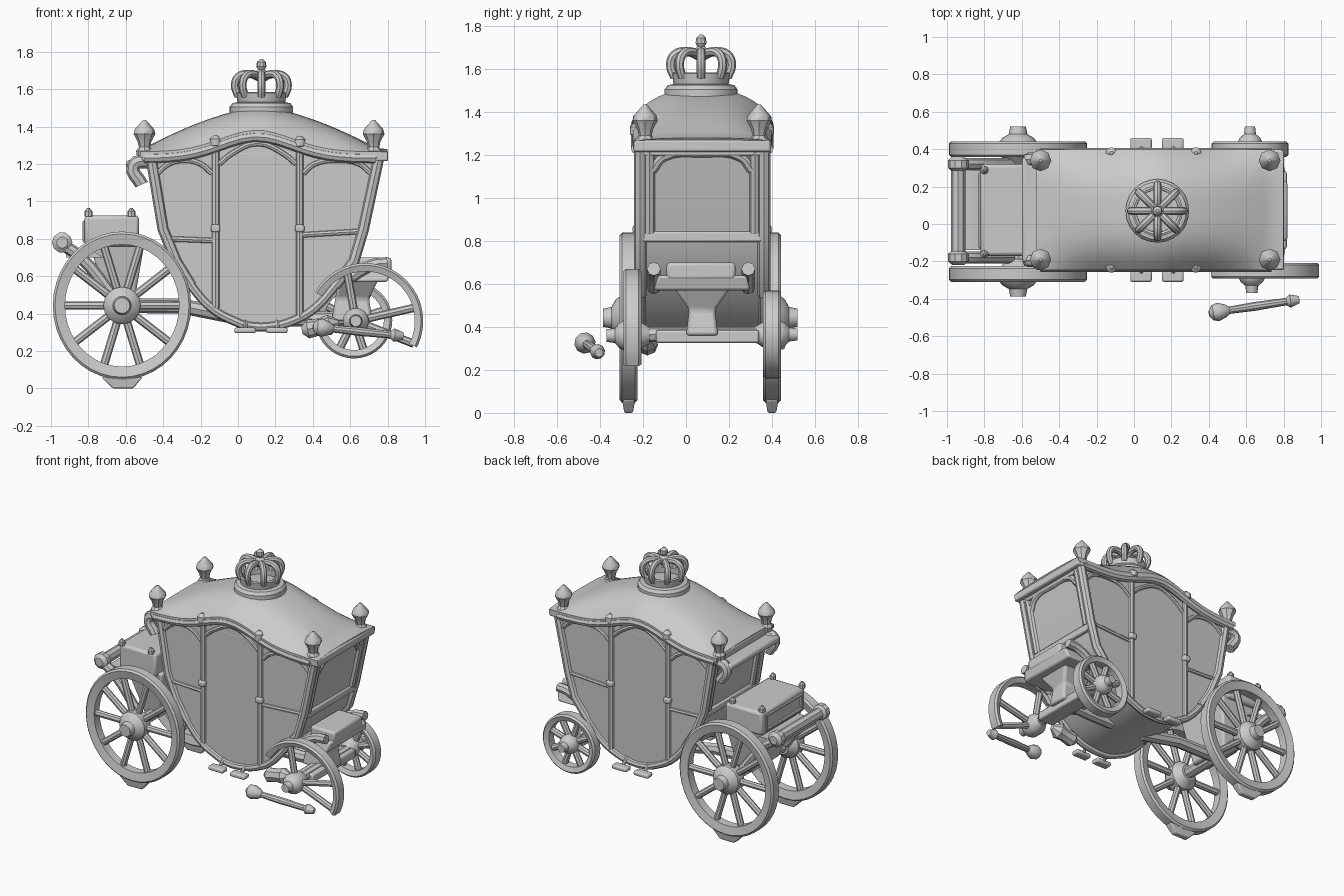
import bpy, bmesh, math
from mathutils import Vector

cube = bpy.data.objects.get("Cube")
if cube:
    bpy.data.objects.remove(cube, do_unlink=True)
grey = bpy.data.materials.new("plain_grey")
grey.use_nodes = True
grey.diffuse_color = (0.6, 0.6, 0.6, 1)
grey.node_tree.nodes["Principled BSDF"].inputs["Base Color"].default_value = (0.6, 0.6, 0.6, 1)
CY = 0.075            # centre plane of the coach
SIDES = (-1, 1)


def finish(name, mesh, bevel=0.0):
    mesh.materials.clear()
    mesh.materials.append(grey)
    mesh.shade_smooth()
    mesh.set_sharp_from_angle(angle=math.radians(35))
    obj = bpy.data.objects.new(name, mesh)
    bpy.context.scene.collection.objects.link(obj)
    if bevel:
        mod = obj.modifiers.new("soft_edges", 'BEVEL')
        mod.width, mod.segments = bevel, 2


def loft(name, rings, wrap=False, bevel=0.0):
    """Skin a list of closed rings; cap the ends unless wrapped."""
    bm = bmesh.new()
    rows = [[bm.verts.new(p) for p in ring] for ring in rings]
    n = len(rows[0])
    for a, b in list(zip(rows, rows[1:])) + ([(rows[-1], rows[0])] if wrap else []):
        for i in range(n):
            j = (i + 1) % n
            bm.faces.new((a[i], a[j], b[j], b[i]))
    if not wrap:
        bm.faces.new(rows[0])
        bm.faces.new(rows[-1])
    bmesh.ops.recalc_face_normals(bm, faces=bm.faces)
    mesh = bpy.data.meshes.new(name)
    bm.to_mesh(mesh)
    bm.free()
    finish(name, mesh, bevel)


def rect(x0, x1, y0, y1, z):
    return [(x0, y0, z), (x1, y0, z), (x1, y1, z), (x0, y1, z)]


def box(name, x, y, z, bevel=0.01):
    loft(name, [rect(*x, *y, z[0]), rect(*x, *y, z[1])], bevel=bevel)


def lathe(name, profile, at, axis=(0, 0, 1), n=16):
    """Turn (radius, height) points around an axis."""
    rot = Vector((0, 0, 1)).rotation_difference(Vector(axis))
    turn = [math.tau * i / n for i in range(n)]
    loft(name, [[Vector(at) + rot @ Vector((r * math.cos(a), r * math.sin(a), h))
                 for a in turn] for r, h in profile])


def tube(name, points, r, smooth=False):
    """Round bar along a path."""
    cu = bpy.data.curves.new(name, 'CURVE')
    cu.dimensions, cu.bevel_depth, cu.bevel_resolution = '3D', r, 2
    cu.use_fill_caps, cu.resolution_u = True, 4
    sp = cu.splines.new('BEZIER' if smooth else 'POLY')
    if smooth:
        sp.bezier_points.add(len(points) - 1)
        for bp, p in zip(sp.bezier_points, points):
            bp.co = p
            bp.handle_left_type = bp.handle_right_type = 'AUTO'
    else:
        sp.points.add(len(points) - 1)
        for sp_point, p in zip(sp.points, points):
            sp_point.co = (*p, 1)
    temp = bpy.data.objects.new(name, cu)
    mesh = bpy.data.meshes.new_from_object(temp)
    bpy.data.objects.remove(temp)
    finish(name, mesh)


# Coach body: stacked sections (height, rear x, front x)
SHAPE = [(0.335, 0.05, 0.2), (0.36, -0.02, 0.29), (0.42, -0.13, 0.40), (0.55, -0.25, 0.52),
         (0.68, -0.33, 0.62), (0.85, -0.40, 0.67), (1.27, -0.47, 0.76)]
loft("coach_body", [rect(a, b, CY - 0.292, CY + 0.292, z) for z, a, b in SHAPE], bevel=0.015)


def ends(z):
    """Rear and front x of the body at a height."""
    for (z0, a0, b0), (z1, a1, b1) in zip(SHAPE, SHAPE[1:]):
        if z <= z1:
            t = (z - z0) / (z1 - z0)
            return a0 + t * (a1 - a0), b0 + t * (b1 - b0)


def eave(x):
    return 1.265 + 0.115 * math.exp(-((x - 0.1) / 0.27) ** 2)


# Domed roof with arched eaves and walls below them
rings = []
for i in range(25):
    x = -0.52 + 1.32 * i / 24
    e = eave(x)
    ridge = max(1.505 - 0.235 * (abs(x - 0.12) / 0.65) ** 1.5, e + 0.015)
    arch = [(k / 8, e + (ridge - e) * (1 - abs(k / 8) ** 3)) for k in range(-8, 9)]
    inner = max(-0.47, min(0.75, x))
    wall = [(inner, CY + s * 0.291, z) for s, z in ((1, e - 0.03), (1, 1.2), (-1, 1.2), (-1, e - 0.03))]
    rings.append([(x, CY + 0.322 * t, z) for t, z in arch]
                 + [(x, CY + 0.322, e - 0.03)] + wall + [(x, CY - 0.322, e - 0.03)])
loft("roof", rings)

for s in SIDES:
    y = CY + s * 0.288
    # Corner posts, sill and arched eave moulding
    for k in (0, 1):
        tube("corner_post", [(ends(z)[k], y, z) for z in (1.26, 1.05, 0.85, 0.68, 0.55)], 0.03)
    sill = [(a, y, z) for z, a, b in reversed(SHAPE[:5])] + [(b, y, z) for z, a, b in SHAPE[:5]]
    tube("sill", sill, 0.024, True)
    tube("eave_moulding", [(x, CY + s * 0.305, eave(x) - 0.035)
                           for x in [-0.5 + 0.065 * i for i in range(20)]], 0.027)
    # Door posts, hinges and waist rails
    for x, low in ((-0.12, 0.43), (0.33, 0.38)):
        tube("door_post", [(x, y, low), (x, y, eave(x) - 0.03)], 0.022)
        box("door_hinge", (x - 0.025, x + 0.025), (y - 0.035, y + 0.035), (0.835, 0.875))
        lathe("eave_boss", [(0.01, -0.03), (0.03, -0.015), (0.03, 0.02), (0.008, 0.04)],
              (x, CY + s * 0.305, eave(x) - 0.01))
    tube("rear_waist_rail", [(ends(0.8)[0], y, 0.8), (-0.12, y, 0.79)], 0.016)
    tube("front_waist_rail", [(0.33, y, 0.82), (ends(0.84)[1], y, 0.84)], 0.016)
    # Window heads
    for x0, x1, z, rise in ((-0.43, -0.14, 1.2, 0.02), (-0.1, 0.31, 1.25, 0.06), (0.35, 0.71, 1.2, 0.02)):
        tube("window_head", [(x0, y, z - 0.05), (x0 + 0.06, y, z), ((x0 + x1) / 2, y, z + rise),
                             (x1 - 0.06, y, z), (x1, y, z - 0.05)], 0.016, True)
    # Folding steps
    for x0 in (-0.02, 0.15):
        box("step", (x0, x0 + 0.115), (CY + s * 0.355 - 0.03, CY + s * 0.355 + 0.03), (0.295, 0.325))
        tube("step_arm", [(x0 + 0.06, CY + s * 0.34, 0.31), (x0 + 0.06, CY + s * 0.27, 0.37)], 0.012)
    # Corner finials
    for x in (-0.5, 0.725):
        lathe("roof_finial", [(0.04, -0.02), (0.045, 0.01), (0.03, 0.03), (0.037, 0.06),
                              (0.058, 0.1), (0.052, 0.125), (0.008, 0.175)], (x, CY + s * 0.265, 1.26), n=8)
    # Hanging rear brackets
    tube("rear_bracket", [(-0.47, CY + s * 0.27, 1.22), (-0.56, CY + s * 0.27, 1.19),
                          (-0.515, CY + s * 0.27, 1.09)], 0.036, True)

# End wall frames
for k, s in ((0, -1), (1, 1)):
    for z in (0.82, 1.22):
        x = ends(z)[k]
        box("end_rail", (x - 0.025, x + 0.02), (CY - 0.3, CY + 0.3), (z - 0.025, z + 0.025))
    for side in SIDES:
        tube("end_window_post", [(ends(z)[k], CY + side * 0.245, z) for z in (0.84, 1.22)], 0.025)
    tube("end_window_head", [(ends(z)[k], CY + d, z) for d, z in
                             ((-0.23, 1.13), (-0.18, 1.19), (0, 1.21), (0.18, 1.19), (0.23, 1.13))], 0.022, True)
    x0, x1 = sorted((ends(1.26)[k] - s * 0.02, ends(1.26)[k] + s * 0.045))
    box("end_cornice", (x0, x1), (CY - 0.32, CY + 0.32), (1.215, 1.27))
box("rear_ledge", (-0.6, -0.46), (CY - 0.28, CY + 0.28), (1.175, 1.22), 0.015)

# Crown on its plinth
crown = (0.125, 0.07, 1.5)
lathe("crown_plinth", [(0.17, -0.03), (0.17, 0.005), (0.155, 0.025), (0.13, 0.03)], crown, n=24)


def crown_ring(points, a):
    return [(crown[0] + r * math.cos(a), crown[1] + r * math.sin(a), crown[2] + h) for r, h in points]


band = [(0.112, 0.025), (0.128, 0.03), (0.136, 0.08), (0.125, 0.085), (0.113, 0.08)]
loft("crown_band", [crown_ring(band, math.tau * i / 24) for i in range(24)], wrap=True)
for i in range(8):
    tube("crown_arch", crown_ring([(0.122, 0.06), (0.142, 0.12), (0.122, 0.168), (0.06, 0.18), (0, 0.155)],
                                  math.tau * i / 8), 0.021, True)
lathe("crown_finial", [(0.03, 0.15), (0.035, 0.19), (0.018, 0.205), (0.027, 0.22),
                       (0.024, 0.245), (0.008, 0.26)], crown, n=10)


def wheel(name, x, y, z, radius, rim, out, spokes, arc=None, hub=0.1, hub_x=None, tall=1.0):
    """Spoked wheel; arc limits the rim to a broken part (degrees)."""
    hx = x if hub_x is None else hub_x
    a0, a1 = arc or (0, 360)
    section = [(radius - rim, -0.03), (radius - 0.012, -0.042), (radius, -0.03),
               (radius, 0.03), (radius - 0.012, 0.042), (radius - rim, 0.03)]
    angles = [math.radians(a0 + (a1 - a0) * i / 40) for i in range(41 if arc else 40)]
    loft(name + "_rim", [[(x + r * math.cos(a), y + d, z + r * tall * math.sin(a)) for r, d in section]
                         for a in angles], wrap=not arc)
    tip = radius - rim * 0.5
    for a in map(math.radians, spokes):
        tube(name + "_spoke", [(hx, y, z), (x + tip * math.cos(a), y, z + tip * tall * math.sin(a))], 0.022)
    lathe(name + "_hub", [(hub * 0.55, -0.08), (hub, -0.03), (hub, 0.04), (hub * 0.85, 0.06),
                          (hub * 0.5, 0.08), (hub * 0.42, 0.12)], (hx, y, z), (0, out, 0))


# Rear wheels with ground shoes
for s, y in ((-1, -0.267), (1, 0.4)):
    wheel("rear_wheel", -0.62, y, 0.443, 0.37, 0.065, s, range(0, 360, 36), tall=1.07)
    loft("tyre_shoe", [rect(-0.67, -0.56, y - 0.02, y + 0.02, 0.0),
                       rect(-0.73, -0.51, y - 0.03, y + 0.03, 0.06)], bevel=0.008)
tube("rear_axle", [(-0.62, -0.3, 0.443), (-0.62, 0.42, 0.443)], 0.04)

# Front wheels: whole far wheel, broken near wheel and its loose spoke
wheel("left_front_wheel", 0.62, 0.4, 0.365, 0.205, 0.045, 1, range(18, 378, 45), hub=0.065)
wheel("broken_front_wheel", 0.68, -0.25, 0.36, 0.31, 0.045, -1, (-25, 15, 110),
      arc=(-27, 150), hub=0.07, hub_x=0.63)
tube("front_axle", [(0.63, -0.25, 0.365), (0.63, 0.4, 0.365)], 0.035)
lathe("loose_spoke", [(0.015, -0.05), (0.042, -0.03), (0.05, 0.0), (0.035, 0.04), (0.02, 0.06),
                      (0.024, 0.2), (0.02, 0.37), (0.036, 0.39), (0.02, 0.44)],
      (0.45, -0.47, 0.325), (0.43, 0.065, -0.045), 10)
lathe("axle_stump", [(0.02, -0.1), (0.05, -0.07), (0.045, 0.0), (0.055, 0.05), (0.02, 0.1)],
      (0.44, -0.18, 0.33), (1, 0, 0.2), 8)

# Front undercarriage and footboard
box("front_crossbeam", (0.57, 0.69), (-0.14, 0.34), (0.325, 0.385))
loft("front_pillar", [rect(0.5, 0.72, 0.0, 0.15, 0.36), rect(0.52, 0.7, 0.015, 0.135, 0.48),
                      rect(0.54, 0.76, -0.07, 0.22, 0.6)], bevel=0.015)
loft("footboard", [rect(0.58, 0.80, -0.15, 0.3, 0.57), rect(0.62, 0.82, -0.13, 0.28, 0.64)], bevel=0.012)
box("footboard_cushion", (0.63, 0.82), (-0.09, 0.23), (0.62, 0.7), 0.015)
for y in (-0.15, 0.29):
    tube("footboard_arm", [(0.58, y, 0.58), (0.72, y, 0.66), (0.8, y, 0.67)], 0.032, True)
tube("front_perch", [(0.25, CY, 0.37), (0.45, CY, 0.37), (0.63, CY, 0.38)], 0.04)

# Rear trunk, rail and undercarriage
box("trunk", (-0.82, -0.53), (-0.17, 0.32), (0.76, 0.925), 0.018)
loft("trunk_support", [rect(-0.68, -0.56, -0.08, 0.23, 0.43), rect(-0.8, -0.5, -0.14, 0.29, 0.78)], bevel=0.015)
tube("trunk_panel_frame", [(-0.82, y, z) for y, z in
                           ((-0.12, 0.79), (0.27, 0.79), (0.27, 0.89), (-0.12, 0.89), (-0.12, 0.79))], 0.012)
tube("rear_rail", [(-0.94, -0.17, 0.78), (-0.94, 0.31, 0.78)], 0.038)
for y in (-0.18, 0.32):
    lathe("rail_knob", [(0.03, -0.04), (0.055, -0.02), (0.055, 0.02), (0.03, 0.04)], (-0.94, y, 0.78), (0, 1, 0), 10)
    tube("rail_arm", [(-0.94, y, 0.77), (-0.84, y, 0.7), (-0.66, y, 0.48)], 0.032, True)
    for x in (-0.8, -0.57):
        lathe("trunk_knob", [(0.022, 0), (0.022, 0.025), (0.006, 0.045)], (x, y * 0.9, 0.92), n=8)
loft("rear_platform", [rect(-0.92, -0.72, -0.14, 0.29, 0.7), rect(-0.92, -0.78, -0.14, 0.29, 0.74)])
tube("rear_perch", [(-0.62, CY, 0.443), (-0.3, CY, 0.44), (0.0, CY, 0.38)], 0.04)
